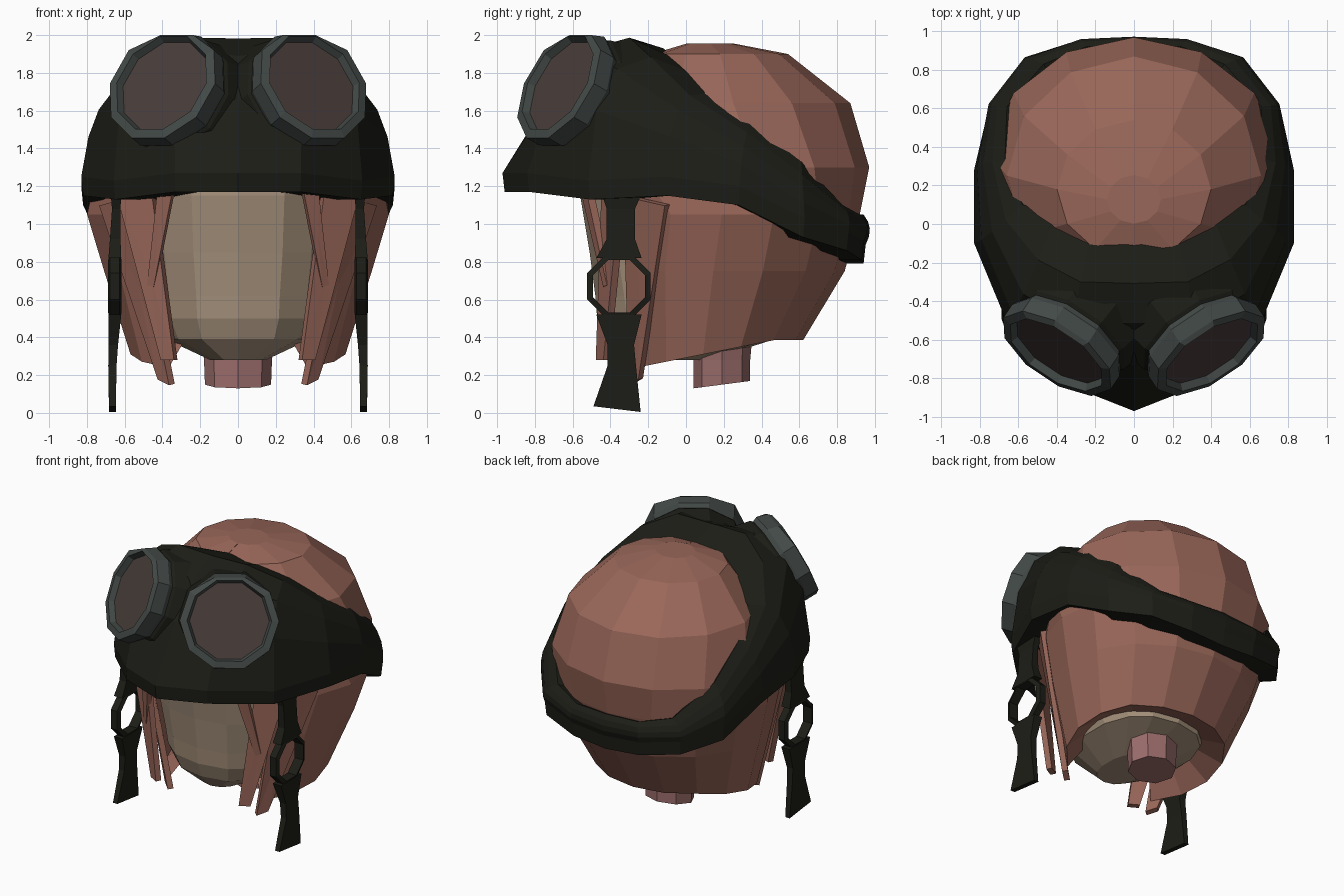
import bpy, bmesh
from math import sin, cos, pi, radians
from mathutils import Vector as V

if "Cube" in bpy.data.objects:
    bpy.data.objects.remove(bpy.data.objects["Cube"])


def material(name, rgb):
    m = bpy.data.materials.new(name)
    m.diffuse_color = (*rgb, 1)
    m.use_nodes = True
    m.node_tree.nodes["Principled BSDF"].inputs["Base Color"].default_value = m.diffuse_color
    return m


HAIR = material("hair", (.32, .135, .1))
SKIN = material("skin", (.38, .285, .2))
NECK = material("neck_skin", (.32, .15, .145))
LEATHER = material("leather", (.012, .0125, .0085))
METAL = material("metal", (.055, .067, .062))
GLASS = material("glass", (.065, .047, .043))


def loft(name, rings, mat, wrap=True, caps=(True, True), loop=False):
    """Skin a list of equal-length rings; wrap closes each ring, loop joins last to first."""
    bm = bmesh.new()
    vs = [[bm.verts.new(p) for p in r] for r in rings]
    n = len(rings[0])
    pairs = list(zip(vs, vs[1:])) + ([(vs[-1], vs[0])] if loop else [])
    for a, b in pairs:
        for i in range(n if wrap else n - 1):
            j = (i + 1) % n
            bm.faces.new((a[i], a[j], b[j], b[i]))
    if not loop:
        for on, ring in zip(caps, (vs[0], vs[-1])):
            if on:
                f = bm.faces.new(ring)
                bmesh.ops.poke(bm, faces=[f])
    bmesh.ops.remove_doubles(bm, verts=bm.verts, dist=.0005)
    bmesh.ops.recalc_face_normals(bm, faces=bm.faces)
    me = bpy.data.meshes.new(name)
    bm.to_mesh(me)
    bm.free()
    me.materials.append(mat)
    ob = bpy.data.objects.new(name, me)
    bpy.context.collection.objects.link(ob)
    return ob


def oval(z, hw, yc, d, n, a0=0.0, e=1.0):
    """Horizontal oval starting at the front; a0 > 0 leaves a gap there."""
    pts = []
    for i in range(n):
        a = a0 + (2 * pi - 2 * a0) * i / (n - 1) if a0 else 2 * pi * i / n
        s, c = sin(a), cos(a)
        pts.append((hw * abs(s) ** e * (1 if s > 0 else -1),
                    yc - d * abs(c) ** e * (1 if c > 0 else -1), z))
    return pts


# head: z, half width, centre y, half depth
head = [(1.35, .52, -.05, .5), (1.15, .5, -.06, .5), (.85, .48, -.06, .45),
        (.62, .45, -.02, .46), (.5, .44, .01, .48), (.39, .39, .02, .45),
        (.28, .15, -.1, .22)]
loft("head", [oval(*r, 14, 0, .85) for r in head], SKIN)

# neck
loft("neck", [oval(.5, .2, .19, .17, 8),
              oval(.28, .18, .19, .15, 8),
              [(x, y, .13 + .13 * (y - .04)) for x, y, _ in oval(0, .175, .19, .15, 8)]], NECK)

# hair shell, open around the face: z, half width, centre y, half depth, gap angle
hair = [(.38, .57, .12, .5, 40), (.75, .71, .19, .65, 39), (1.05, .8, .23, .69, 40),
        (1.3, .78, .25, .72, 20), (1.64, .66, .25, .62, .2), (1.9, .4, .18, .36, .2)]
rings = [oval(z, w, y, d, 13, radians(g)) for z, w, y, d, g in hair]
# lower edge dips toward the face, then turns in to meet the head
rings[0] = [(x, y, min(.385, .24 + .2 * (y + .26))) for x, y, z in rings[0]]
rings.insert(0, [(x * .7, .08 + (y - .08) * .68, .43) for x, y, z in rings[0]])
rings.append([(x * .35, .1 + (y - .1) * .35, 1.955) for x, y, z in rings[-1]])
loft("hair", rings, HAIR, wrap=False, caps=(False, True))

# hair locks: flat blades, four corners each, on both sides
locks = [
    ((.34, -.54, 1.18), (.42, -.51, 1.18), (.475, -.4, .68), (.44, -.42, .67)),
    ((.45, -.43, 1.18), (.64, -.33, 1.18), (.4, -.42, .28), (.33, -.46, .28)),
    ((.55, -.32, 1.15), (.72, -.1, 1.1), (.41, -.24, .18), (.35, -.29, .15)),
]
for i, quad in enumerate(locks):
    for side, s in (("right", 1), ("left", -1)):
        q = [V((s * x, y, z)) for x, y, z in quad]
        nrm = (q[1] - q[0]).cross(q[3] - q[0]).normalized() * .02
        loft(f"hair_lock_{i + 1}_{side}", [[p + nrm for p in q], [p - nrm for p in q]], HAIR)

# cap: columns from front to back, each with lower edge, bulge control, upper edge
cap = [
    ((0, -.96, 1.17), (0, -.48, 2.18), (0, -.12, 1.93)),
    ((.33, -.83, 1.17), (.36, -.6, 2.28), (.22, -.04, 1.87)),
    ((.65, -.51, 1.13), (.62, -.5, 2.13), (.4, .06, 1.79)),
    ((.82, -.1, 1.15), (.77, -.08, 1.74), (.58, .1, 1.69)),
    ((.82, .28, 1.1), (.82, .3, 1.45), (.67, .34, 1.54)),
    ((.74, .62, .93), (.78, .62, 1.2), (.66, .61, 1.33)),
    ((.55, .85, .86), (.6, .88, 1.04), (.47, .83, 1.1)),
    ((.27, .93, .81), (.29, .99, 1.), (.25, .92, 1.05)),
    ((0, .94, .79), (0, 1., .98), (0, .94, 1.05)),
]


def cap_column(low, ctrl, top):
    low, ctrl, top = V(low), V(ctrl), V(top)
    flare = V((low.x * 1.012, low.y * 1.012, low.z + .1))
    arc = [flare * (1 - t) ** 2 + ctrl * 2 * t * (1 - t) + top * t * t
           for t in (0, .25, .5, .75, 1)]
    inner = [V((top.x * .88, .2 + (top.y - .2) * .88, top.z - .04)),
             V((low.x * .6, low.y * .6, low.z))]
    return [low] + arc + inner


half = [cap_column(*c) for c in cap]
other = [[V((-p.x, p.y, p.z)) for p in c] for c in half[1:-1]][::-1]
loft("cap", half + other, LEATHER, loop=True)

# goggles: rim turned around a tilted axis, with a flat lens and a leather cup behind
rim = [(.26, -.02), (.285, .04), (.335, .03), (.335, -.06), (.29, -.16), (.24, -.16)]
cup = [(.3, -.07), (.335, -.11), (.37, -.24), (.33, -.36)]
# chin straps: z, centre y, half width, x, half thickness
upper = [(1.28, -.36, .05, .64, .015), (1.17, -.34, .11, .645, .03), (1.08, -.345, .075, .645, .022),
         (.92, -.345, .075, .65, .028), (.82, -.355, .12, .652, .034)]
lower = [(.52, -.355, .12, .652, .034), (.36, -.345, .07, .66, .025), (.25, -.34, .075, .665, .022),
         (.02, -.365, .125, .665, .018)]


def strap(sections, s):
    return [[(s * (x + i * t), y + j * w, z - (.015 * j if z < .1 else 0))
             for i, j in ((-1, -1), (1, -1), (1, 1), (-1, 1))] for z, y, w, x, t in sections]


for side, s in (("right", 1), ("left", -1)):
    centre = V((s * .385, -.65, 1.73))
    axis = V((s * .5, -.75, .43)).normalized()
    u = axis.cross(V((0, 0, 1))).normalized()
    v = axis.cross(u)

    def ring_pt(r, h, a):
        p = centre + axis * h + (u * cos(a) + v * sin(a)) * r
        return V((p.x, p.y, min(p.z, 2.0)))

    angles = [2 * pi * k / 10 for k in range(10)]
    loft("goggle_rim_" + side, [[ring_pt(r, h, a) for r, h in rim] for a in angles],
         METAL, loop=True)
    loft("goggle_lens_" + side, [[ring_pt(.272, h, a) for a in angles] for h in (0, -.15)], GLASS)
    loft("goggle_cup_" + side, [[ring_pt(r, h, a) for a in angles] for r, h in cup], LEATHER)

    loft("upper_strap_" + side, strap(upper, s), LEATHER)
    loft("lower_strap_" + side, strap(lower, s), LEATHER)
    # eight-sided ring joining the straps
    section = ((.182, -.025), (.182, .025), (.15, .036), (.15, -.036))
    loft("strap_ring_" + side,
         [[(s * (.652 + x), -.355 + r * cos(a), .67 + r * sin(a)) for r, x in section]
          for a in (pi / 8 + pi / 4 * k for k in range(8))], LEATHER, loop=True)
